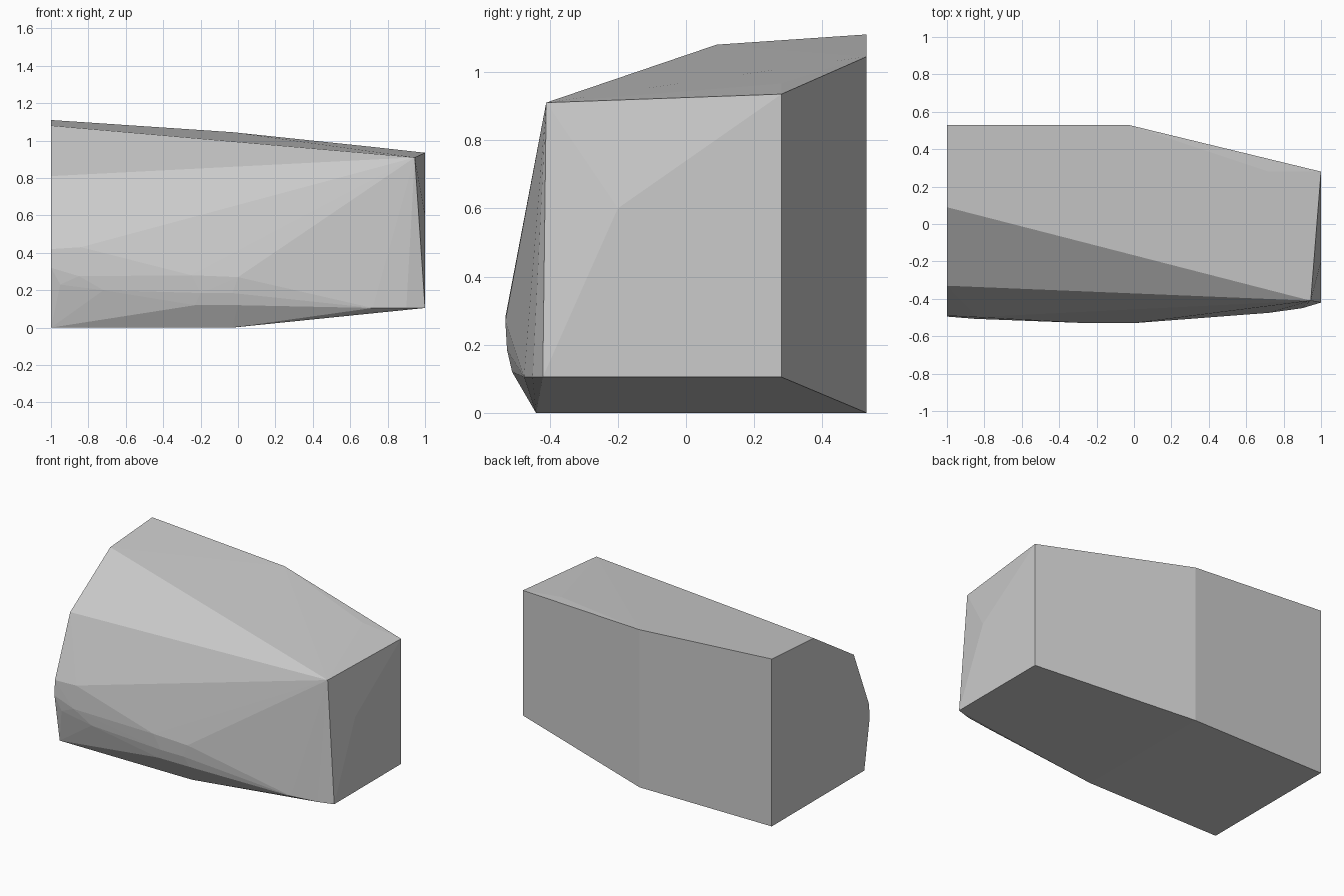
import bpy
import bmesh

default_cube = bpy.data.objects.get("Cube")
if default_cube:
    bpy.data.objects.remove(default_cube, do_unlink=True)


def make_material(name, colour):
    material = bpy.data.materials.new(name)
    material.use_nodes = True
    material.diffuse_color = colour
    material.node_tree.nodes["Principled BSDF"].inputs["Base Color"].default_value = colour
    return material


def section(x, profile):
    """Place a (y, z) profile at the given x."""
    return [(x, y, z) for y, z in profile]


def convex_block(name, points, material):
    """Wrap a faceted convex solid around the points."""
    bm = bmesh.new()
    for point in points:
        bm.verts.new(point)
    hull = bmesh.ops.convex_hull(bm, input=bm.verts[:])
    # Drop any point that the hull left inside
    loose = [vert for vert in bm.verts if not vert.link_faces]
    bmesh.ops.delete(bm, geom=loose, context="VERTS")
    bmesh.ops.recalc_face_normals(bm, faces=bm.faces[:])
    mesh = bpy.data.meshes.new(name)
    bm.to_mesh(mesh)
    bm.free()
    mesh.materials.append(material)
    block = bpy.data.objects.new(name, mesh)
    bpy.context.scene.collection.objects.link(block)
    return block


# Large flat end, with the rounded front edge
large_end = section(-1, [(.53, 0), (.53, 1.11), (.09, 1.08), (-.33, .81),
                         (-.49, .42), (-.495, .32), (-.44, 0)])

# Middle, where the back and the underside start to taper
middle = section(-.03, [(.53, 0), (.53, 1.045), (-.44, 0)])

# Small end, with its slanted upper front corner
small_end = section(1, [(.28, .105), (.28, .935), (-.2, .6), (-.42, .105)])
upper_corner = section(.945, [(-.41, .91)]) + section(.72, [(.28, .966)])

# Worn facets along the lower front
worn_front = [
    (-.84, -.498, .43), (-.85, -.507, .275), (-.95, -.492, .23),
    (-.72, -.506, .2), (-.25, -.53, .28), (0, -.53, .27),
    (-.2, -.525, .185), (-.03, -.525, .185), (-.23, -.51, .12),
    (0, -.51, .12), (.72, -.475, .105), (.9, -.45, .105),
]

stone_grey = make_material("stone grey", (.6, .6, .6, 1))
convex_block("stone_block",
             large_end + middle + small_end + upper_corner + worn_front,
             stone_grey)
